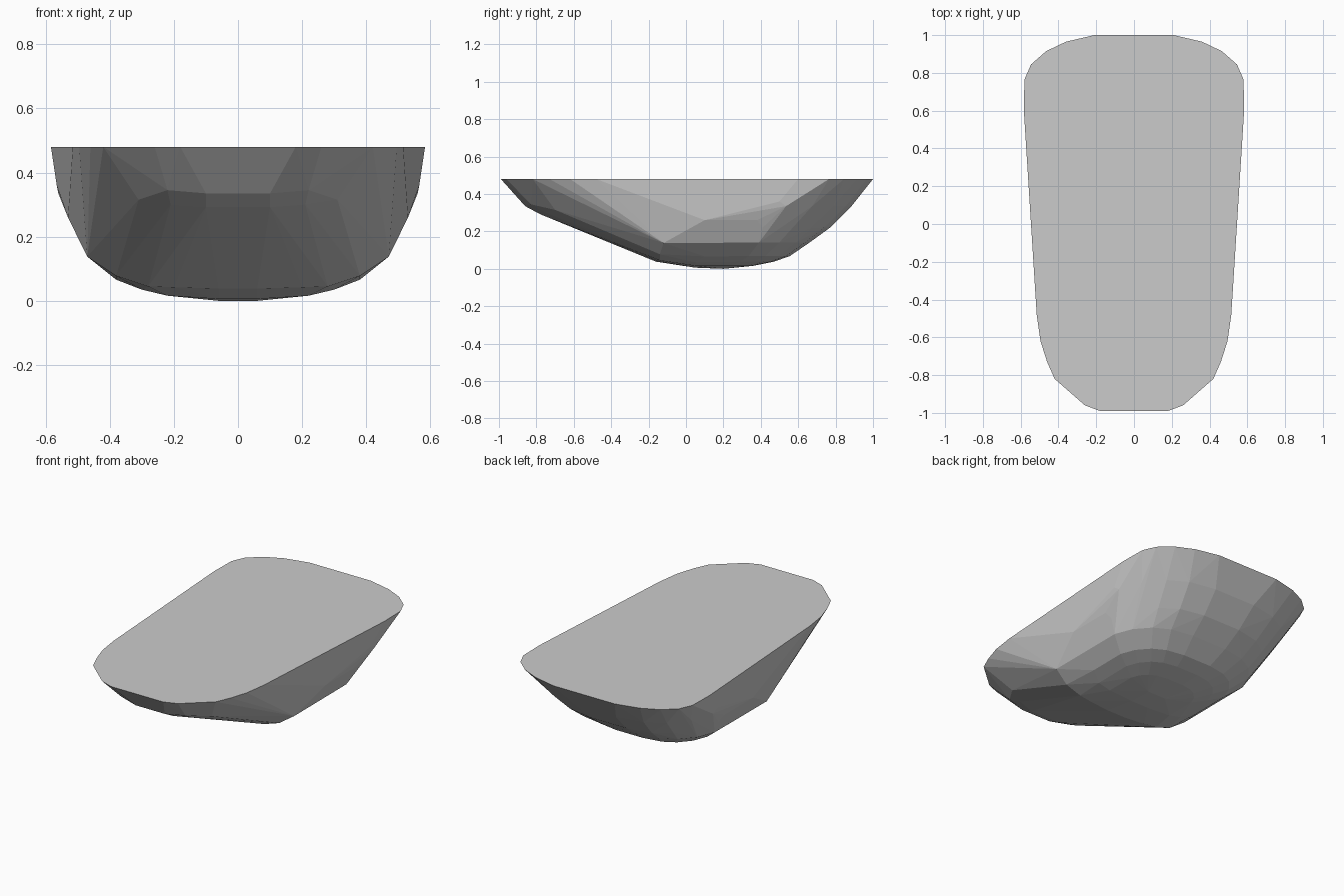
import bpy, bmesh

if "Cube" in bpy.data.objects:
    bpy.data.objects.remove(bpy.data.objects["Cube"])

# Right half of the flat rim outline (x, y)
TOP = 0.48
rim = [(.21, 1.0), (.36, .965), (.465, .915), (.545, .845), (.58, .765), (.583, .6),
       (.515, -.48), (.495, -.62), (.46, -.73), (.42, -.82), (.26, -.96), (.18, -.99)]
points = [(x, y, TOP) for x, y in rim]

# Rounded back corner shared by all levels: (fraction of width, fraction of depth)
corner = [(.25, 0), (.55, .09), (.75, .28), (.91, .6), (1, 1)]
# Back levels: z, half width, rearmost y, depth of the corner
for z, w, back, depth in [(.335, .56, .885, .35), (.22, .51, .77, .36), (.14, .47, .66, .27),
                          (.068, .38, .555, .22), (.038, .30, .47, .18), (.016, .22, .36, .12)]:
    points += [(w * fx, back - depth * fy, z) for fx, fy in corner]

# Raked front face, belly and sides
points += [(.10, -.86, .335), (.22, -.83, .345), (.10, -.78, .292), (.21, -.75, .30), (.31, -.70, .315),
           (.06, -.16, .038), (.20, -.15, .042), (.28, -.14, .045), (.38, -.14, .078), (.47, -.12, .138),
           (.53, .10, .26), (.53, .38, .26), (.565, .5, .36),
           (.38, .1, .066), (.30, .05, .035), (.22, .05, .016),
           (.06, .05, .006), (.06, .2, 0), (0, .2, 0)]

# Faceted closed hull
bm = bmesh.new()
for x, y, z in points:
    for s in ((1, -1) if x else (1,)):
        bm.verts.new((s * x, y, z))
res = bmesh.ops.convex_hull(bm, input=bm.verts[:])
junk = {g for g in res["geom_interior"] + res["geom_unused"] if isinstance(g, bmesh.types.BMVert)}
bmesh.ops.delete(bm, geom=[v for v in junk if v.is_valid], context='VERTS')
bmesh.ops.dissolve_limit(bm, angle_limit=.02, verts=bm.verts[:], edges=bm.edges[:])
bmesh.ops.recalc_face_normals(bm, faces=bm.faces[:])
mesh = bpy.data.meshes.new("hull")
bm.to_mesh(mesh)
bm.free()
hull = bpy.data.objects.new("hull", mesh)
bpy.context.collection.objects.link(hull)
